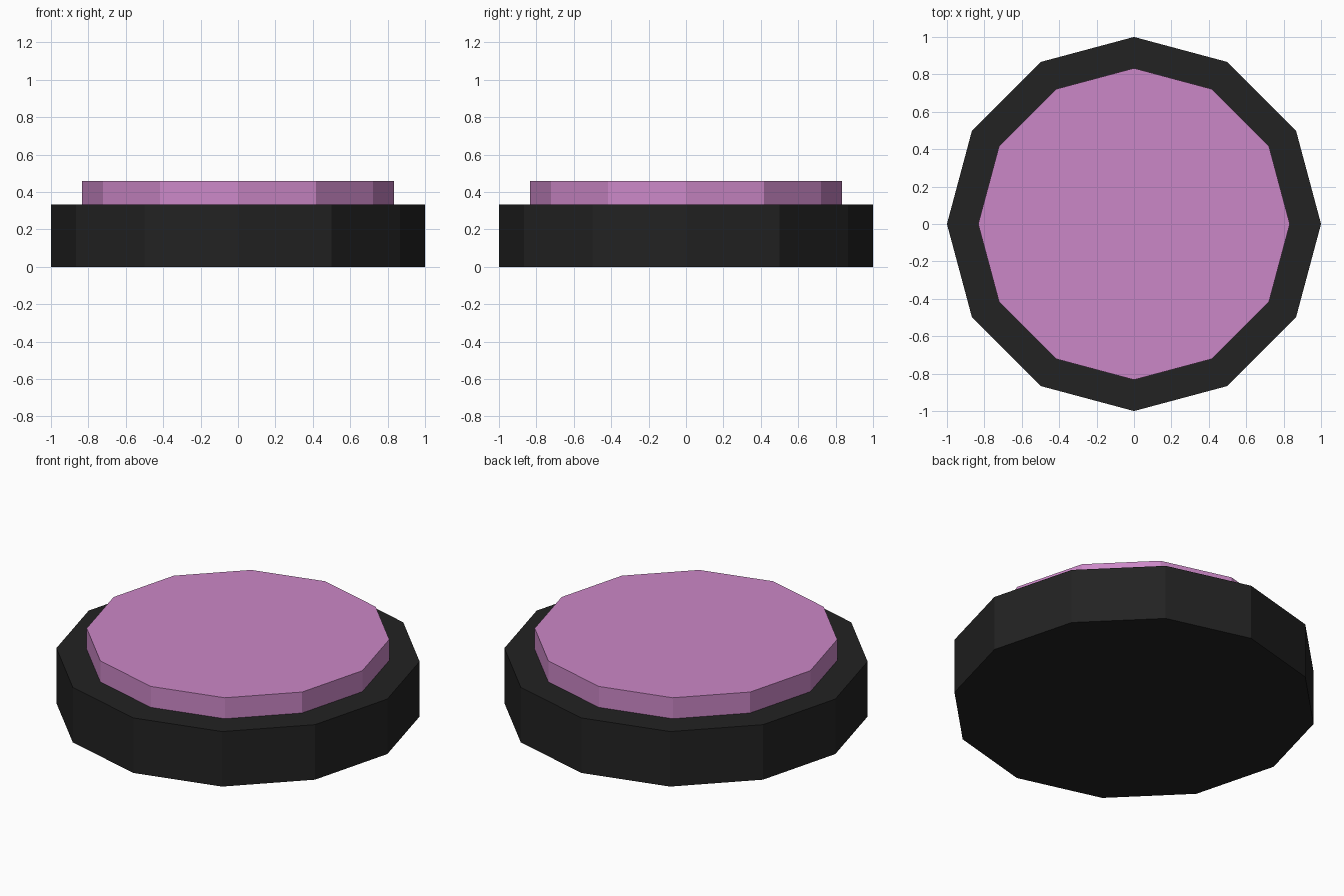
import bpy

cube = bpy.data.objects.get("Cube")
if cube:
    bpy.data.objects.remove(cube, do_unlink=True)


def make_material(name, rgb):
    mat = bpy.data.materials.new(name)
    mat.use_nodes = True
    colour = (*rgb, 1.0)
    mat.diffuse_color = colour
    mat.node_tree.nodes["Principled BSDF"].inputs["Base Color"].default_value = colour
    return mat


def make_disc(name, radius, bottom, top, mat):
    """Flat-shaded twelve-sided disc with a corner on each axis."""
    bpy.ops.mesh.primitive_cylinder_add(
        vertices=12, radius=radius, depth=top - bottom,
        location=(0, 0, (bottom + top) / 2))
    disc = bpy.context.object
    disc.name = name
    disc.data.materials.append(mat)
    return disc


black = make_material("black", (0.016, 0.016, 0.016))
pink = make_material("orchid pink", (0.6, 0.245, 0.57))

# Wide housing, with the narrower push button standing on it
make_disc("button_base", 1.0, 0.0, 0.333, black)
make_disc("push_button", 0.833, 0.333, 0.46, pink)
